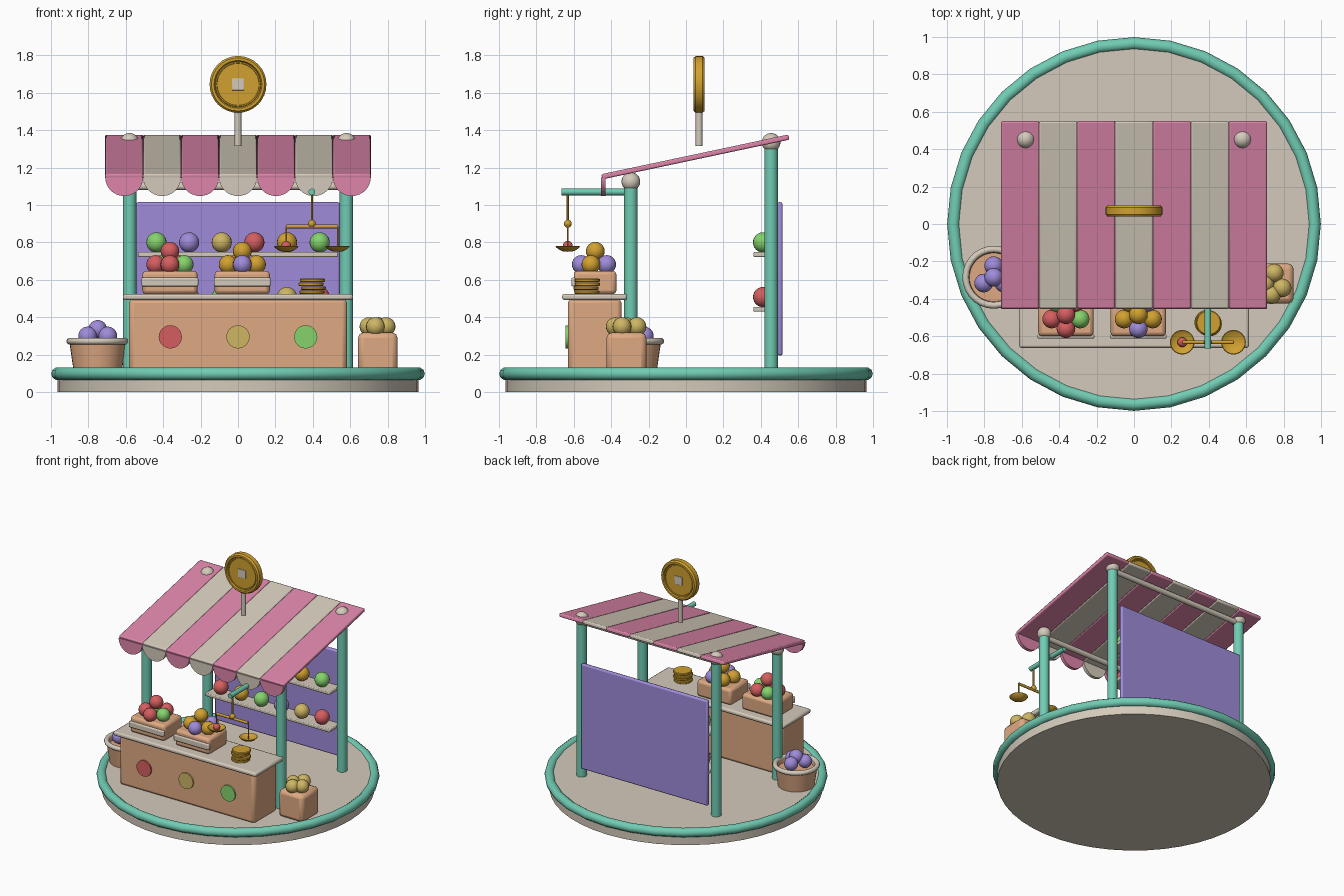
import bpy, bmesh
from math import pi, sin, cos, atan2, radians
from mathutils import Vector

old = bpy.data.objects.get("Cube")
if old:
    bpy.data.objects.remove(old, do_unlink=True)


def material(name, r, g, b):
    lin = [(c / 255) ** 2.2 for c in (r, g, b)] + [1]
    m = bpy.data.materials.new(name)
    m.use_nodes = True
    m.diffuse_color = lin
    m.node_tree.nodes["Principled BSDF"].inputs["Base Color"].default_value = lin
    return m


TEAL = material("teal paint", 112, 203, 178)
PINK = material("pink cloth", 220, 132, 168)
CREAM = material("cream", 211, 201, 185)
TAN = material("tan wood", 222, 168, 130)
GOLD = material("gold", 208, 160, 52)
KHAKI = material("khaki fruit", 204, 180, 100)
RED = material("red fruit", 212, 94, 96)
GREEN = material("green fruit", 132, 210, 108)
PURPLE = material("purple", 158, 138, 216)


def finish(name, mat, angle=35):
    ob = bpy.context.object
    ob.name = name
    ob.data.materials.append(mat)
    bpy.ops.object.shade_smooth_by_angle(angle=radians(angle))
    return ob


def box(name, mat, x, y, z, bevel=0.01, tilt=0):
    """Bevelled box from (min, max) pairs."""
    mid = [(a + b) / 2 for a, b in (x, y, z)]
    bpy.ops.mesh.primitive_cube_add(size=1, location=mid, rotation=(tilt, 0, 0))
    bpy.context.object.scale = [b - a for a, b in (x, y, z)]
    bpy.ops.object.transform_apply(location=False, rotation=False, scale=True)
    ob = finish(name, mat, 89)
    mod = ob.modifiers.new("soft edges", 'BEVEL')
    mod.width, mod.segments = bevel, 2
    return ob


def rod(name, mat, a, b, r, r2=None, sides=20):
    """Cylinder or cone between two points."""
    a, b = Vector(a), Vector(b)
    d = b - a
    bpy.ops.mesh.primitive_cone_add(vertices=sides, radius1=r, radius2=r if r2 is None else r2,
                                    depth=d.length, location=(a + b) / 2,
                                    rotation=d.to_track_quat('Z', 'Y').to_euler())
    return finish(name, mat)


def ball(name, mat, loc, r=0.052):
    bpy.ops.mesh.primitive_uv_sphere_add(segments=20, ring_count=12, radius=r, location=loc)
    return finish(name, mat)


def ring(name, mat, loc, major, minor, sides=32):
    bpy.ops.mesh.primitive_torus_add(major_radius=major, minor_radius=minor, major_segments=sides,
                                     minor_segments=10, location=loc)
    return finish(name, mat, 40)


def lathe(name, mat, profile, loc, rot=(0, 0, 0), sides=32):
    """Spin a (radius, height) profile around its own z axis."""
    bm = bmesh.new()
    vs = [bm.verts.new((r, 0, h)) for r, h in profile]
    es = [bm.edges.new(p) for p in zip(vs, vs[1:])]
    bmesh.ops.spin(bm, geom=vs + es, cent=(0, 0, 0), axis=(0, 0, 1), angle=2 * pi, steps=sides)
    bmesh.ops.remove_doubles(bm, verts=bm.verts, dist=0.0001)
    bmesh.ops.recalc_face_normals(bm, faces=bm.faces)
    me = bpy.data.meshes.new(name)
    bm.to_mesh(me)
    bm.free()
    ob = bpy.data.objects.new(name, me)
    ob.location, ob.rotation_euler = loc, rot
    bpy.context.collection.objects.link(ob)
    bpy.ops.object.select_all(action='DESELECT')
    ob.select_set(True)
    bpy.context.view_layer.objects.active = ob
    return finish(name, mat)


# Round platform with rail
FLOOR = 0.115
rod("platform", CREAM, (0, 0, 0), (0, 0, FLOOR), 0.965, sides=48)
ring("platform_rim", TEAL, (0, 0, 0.098), 0.965, 0.034)

# Posts, caps and crossbars
for label, y, top, bar in (("front", -0.295, 1.125, 1.1), ("back", 0.455, 1.335, 1.31)):
    for side, x in (("right", -0.58), ("left", 0.58)):
        rod(f"{label}_{side}_post", TEAL, (x, y, FLOOR - 0.01), (x, y, top), 0.036)
        ball(f"{label}_{side}_post_cap", CREAM, (x, y, top), 0.05)
    rod(f"{label}_crossbar", CREAM, (-0.58, y, bar), (0.58, y, bar), 0.02)

# Striped awning with a scalloped front edge
STRIPE = 1.42 / 7
for i in range(7):
    mat = CREAM if i % 2 else PINK
    x = -0.71 + i * STRIPE
    box(f"awning_stripe_{i}", mat, (x, x + STRIPE), (-0.461, 0.561), (1.243, 1.271), 0.008,
        atan2(0.21, 0.99))
    cx, half = x + STRIPE / 2, STRIPE / 2
    bm = bmesh.new()
    pts = [(cx + half * cos(pi + pi * k / 16), 1.148 + 0.1 * sin(pi + pi * k / 16)) for k in range(17)]
    face = bm.faces.new([bm.verts.new((px, -0.455, pz)) for px, pz in pts])
    ext = bmesh.ops.extrude_face_region(bm, geom=[face])
    bmesh.ops.translate(bm, vec=(0, 0.025, 0),
                        verts=[v for v in ext["geom"] if isinstance(v, bmesh.types.BMVert)])
    bmesh.ops.recalc_face_normals(bm, faces=bm.faces)
    me = bpy.data.meshes.new("scallop")
    bm.to_mesh(me)
    bm.free()
    me.materials.append(mat)
    bpy.context.collection.objects.link(bpy.data.objects.new(f"awning_scallop_{i}", me))

# Coin sign on a pole
rod("sign_pole", CREAM, (0, 0.07, 1.315), (0, 0.07, 1.51), 0.018)
half = [(0, 0.02), (0.112, 0.02), (0.114, 0.025), (0.12, 0.025), (0.122, 0.02), (0.128, 0.03),
        (0.142, 0.03), (0.152, 0.018)]
lathe("coin_sign", GOLD, half + [(r, -h) for r, h in reversed(half)], (0, 0.07, 1.645), (pi / 2, 0, 0))
box("coin_sign_square", CREAM, (-0.032, 0.032), (0.045, 0.095), (1.613, 1.677), 0.002)

# Back wall and shelves of fruit
box("back_wall", PURPLE, (-0.545, 0.545), (0.487, 0.517), (0.195, 1.015), 0.012)
rows = ((0.735, (GREEN, PURPLE, KHAKI, RED, GOLD, GREEN)),
        (0.443, (RED, GOLD, GREEN, PURPLE, KHAKI, RED)))
for r, (z, mats) in enumerate(rows):
    box(f"shelf_{r}", CREAM, (-0.535, 0.535), (0.36, 0.49), (z - 0.013, z + 0.013), 0.006)
    for i, mat in enumerate(mats):
        ball(f"shelf_fruit_{r}_{i}", mat, (-0.436 + i * 0.1745, 0.412, z + 0.065), 0.054)

# Counter with coloured discs
box("counter", TAN, (-0.583, 0.583), (-0.632, -0.345), (FLOOR - 0.01, 0.5), 0.025)
box("counter_top", CREAM, (-0.615, 0.615), (-0.662, -0.315), (0.492, 0.525), 0.012)
for x, mat in ((-0.362, RED), (0, KHAKI), (0.362, GREEN)):
    rod("counter_disc", mat, (x, -0.643, 0.295), (x, -0.625, 0.295), 0.062, sides=24)

# Crates with heaped fruit: five around and one on top
crates = ((-0.364, (RED, GREEN, RED, GREEN, RED), RED),
          (0.023, (PURPLE, GOLD, PURPLE, GOLD, GOLD), GOLD))
for x, mats, top in crates:
    box("crate", TAN, (x - 0.148, x + 0.148), (-0.6, -0.372), (0.523, 0.648), 0.02)
    box("crate_slat", CREAM, (x - 0.152, x + 0.152), (-0.613, -0.59), (0.565, 0.612), 0.008)
    for k, mat in enumerate(mats):
        a = -pi / 2 + k * 2 * pi / 5
        ball("crate_fruit", mat, (x + 0.08 * cos(a), -0.485 + 0.075 * sin(a), 0.682), 0.05)
    ball("crate_top_fruit", top, (x, -0.485, 0.753), 0.05)

# Stack of coins
for k, (dx, dy) in enumerate(((0, 0), (0.008, -0.004), (-0.005, 0.004), (0.004, 0.002))):
    x, y, z = 0.395 + dx, -0.53 + dy, 0.525 + k * 0.021
    lathe("stacked_coin", GOLD, [(0, 0), (0.062, 0), (0.067, 0.004), (0.067, 0.015), (0.062, 0.019),
                                 (0, 0.019)], (x, y, z), sides=24)

# Hanging balance scale
AX, AY = 0.395, -0.632
rod("scale_arm", TEAL, (AX, -0.665, 1.07), (AX, -0.295, 1.07), 0.018)
rod("scale_hanger", GOLD, (AX, AY, 1.06), (AX, AY, 0.89), 0.006, sides=10)
ball("scale_pivot", GOLD, (AX, AY, 0.9), 0.021)
rod("scale_beam", GOLD, (AX - 0.137, AY, 0.885), (AX + 0.137, AY, 0.885), 0.01, sides=12)
for s in (-1, 1):
    x = AX + s * 0.137
    rod("scale_wire", GOLD, (x, AY, 0.885), (x, AY, 0.755), 0.004, sides=8)
    lathe("scale_pan", GOLD, [(0, 0.75), (0.03, 0.753), (0.05, 0.763), (0.066, 0.778), (0.062, 0.78),
                              (0.045, 0.769), (0, 0.758)], (x, AY, 0), sides=24)
ball("scale_fruit", RED, (AX - 0.137, AY, 0.782), 0.026)

# Basket of purple fruit
BX, BY = -0.75, -0.285
lathe("basket", TAN, [(0, FLOOR - 0.01), (0.128, FLOOR - 0.01), (0.152, 0.272), (0.135, 0.272),
                      (0.13, 0.24), (0, 0.24)], (BX, BY, 0))
ring("basket_rim", CREAM, (BX, BY, 0.272), 0.15, 0.018, 28)
for k in range(3):
    a = pi / 2 + k * 2 * pi / 3
    ball("basket_fruit", PURPLE, (BX + 0.062 * cos(a), BY + 0.062 * sin(a), 0.3), 0.05)
ball("basket_top_fruit", PURPLE, (BX, BY, 0.335), 0.05)

# Sack of khaki fruit
box("sack", TAN, (0.642, 0.853), (-0.425, -0.212), (FLOOR - 0.01, 0.318), 0.028)
for x, y in ((0.7, -0.32), (0.792, -0.342), (0.75, -0.262), (0.735, -0.378)):
    ball("sack_fruit", KHAKI, (x, y, 0.35), 0.05)
